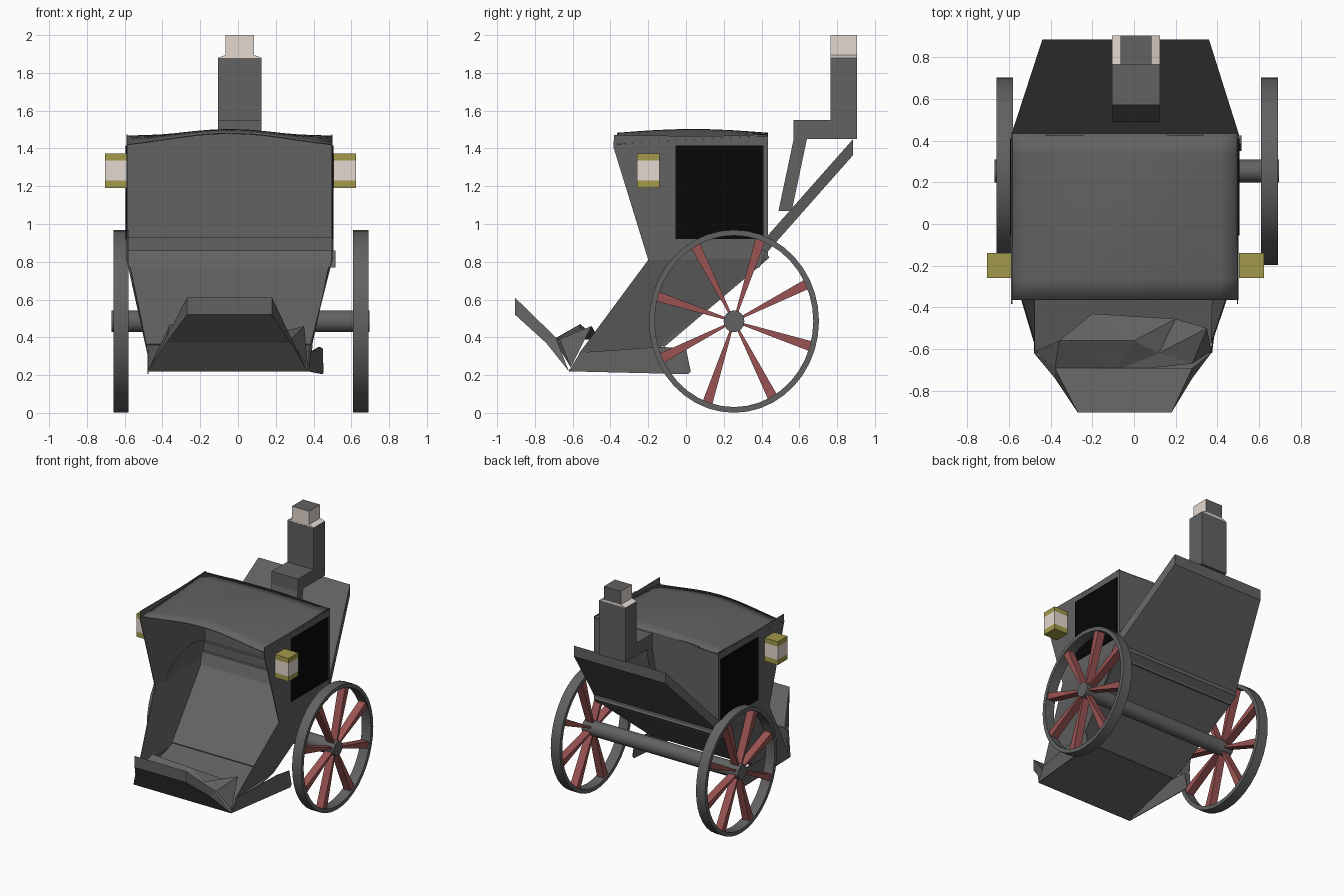
import bpy, bmesh, math
from mathutils import Vector

if "Cube" in bpy.data.objects:
    bpy.data.objects.remove(bpy.data.objects["Cube"])

def mat(name, c):
    m = bpy.data.materials.new(name)
    m.diffuse_color = (*c, 1)
    m.use_nodes = True
    m.node_tree.nodes["Principled BSDF"].inputs["Base Color"].default_value = m.diffuse_color
    return m

GREY = mat("dark grey", (0.122, 0.122, 0.122))
BLACK = mat("window black", (0.002, 0.002, 0.002))
RED = mat("spoke red", (0.33, 0.087, 0.087))
CREAM = mat("cream", (0.77, 0.69, 0.63))
BRASS = mat("brass", (0.37, 0.32, 0.07))
CX = -0.045  # middle of the cabin

def finish(name, bm, *mats):
    bmesh.ops.recalc_face_normals(bm, faces=bm.faces)
    me = bpy.data.meshes.new(name)
    bm.to_mesh(me)
    bm.free()
    for m in mats:
        me.materials.append(m)
    ob = bpy.data.objects.new(name, me)
    bpy.context.collection.objects.link(ob)
    return ob

def slab(name, pts, off, m=GREY, bm=None):
    """Polygon extruded along an offset vector."""
    own = bm is None
    bm = bm or bmesh.new()
    off = Vector(off)
    a = [bm.verts.new(p) for p in pts]
    b = [bm.verts.new(Vector(p) + off) for p in pts]
    bm.faces.new(a)
    bm.faces.new(b[::-1])
    n = len(a)
    for i in range(n):
        j = (i + 1) % n
        bm.faces.new((a[i], a[j], b[j], b[i]))
    if own:
        return finish(name, bm, m)

def box(name, x0, x1, y0, y1, z0, z1, m=GREY):
    return slab(name, [(x0, y0, z0), (x1, y0, z0), (x1, y1, z0), (x0, y1, z0)],
                (0, 0, z1 - z0), m)

def side(name, yz, xf, t, m=GREY):
    """Profile in y and z, placed at x = xf(y, z), with thickness t."""
    return slab(name, [(xf(y, z), y, z) for y, z in yz], (t, 0, 0), m)

def sheet(name, co, faces):
    """Folded sheet from a few points."""
    bm = bmesh.new()
    v = [bm.verts.new(c) for c in co]
    for f in faces:
        bm.faces.new([v[k] for k in f])
    return finish(name, bm, GREY)

# Cabin sides, leg panels, lower rails, windows
upper = [(-0.38, 1.47), (-0.385, 1.41), (-0.2, 0.81), (0.43, 0.82), (0.435, 1.475), (0.13, 1.465)]
lower = [(-0.2, 0.81), (-0.57, 0.31), (-0.13, 0.35), (0.43, 0.82)]
rail = [(-0.56, 0.32), (-0.62, 0.22), (0.01, 0.205), (0.025, 0.22), (0.0, 0.34), (-0.13, 0.35)]
door = [(-0.055, 0.92), (0.41, 0.92), (0.41, 1.415), (-0.055, 1.415)]
for s, label in ((-1, "left"), (1, "right")):
    edge = CX + s * 0.545
    low = -0.48 if s < 0 else 0.375
    side("cabin_side_" + label, upper, lambda y, z: edge, -s * 0.006)
    side("leg_panel_" + label, lower,
         lambda y, z: low + (edge - low) * (z - 0.31) / 0.5, -s * 0.006)
    side("rail_" + label, rail,
         lambda y, z: low + (0.12 * (y + 0.62) if s > 0 else 0), -s * 0.006)
    side("window_" + label, door, lambda y, z: edge, s * 0.006, BLACK)

# Back wall, its hatch, seat band and cross beam
slab("back_wall", [(-0.59, 0.425, 0.82), (0.5, 0.425, 0.82), (0.5, 0.425, 1.46),
                   (0.25, 0.425, 1.48), (-0.34, 0.425, 1.48), (-0.59, 0.425, 1.46)],
     (0, 0.01, 0))
box("back_hatch", -0.3, 0.2, 0.419, 0.425, 1.08, 1.3)
box("seat_band", -0.585, 0.495, 0.405, 0.425, 0.84, 0.93)
slab("cross_beam", [(-0.58, 0.385, 0.86), (0.515, 0.385, 0.86),
                    (0.515, 0.35, 0.77), (-0.58, 0.35, 0.77)], (0, 0.04, 0))

# Sloping lower back and the floor below it
slab("lower_back", [(-0.585, 0.43, 0.84), (0.495, 0.43, 0.84),
                    (0.39, -0.13, 0.365), (-0.485, -0.13, 0.365)], (0.0, 0.012, -0.018))
slab("floor", [(-0.48, -0.62, 0.222), (0.37, -0.62, 0.222), (0.395, -0.13, 0.352),
               (-0.48, -0.13, 0.352)], (0, 0, 0.008))

# Rear platform rising behind the cabin
slab("rear_platform", [(-0.59, 0.425, 0.93), (0.505, 0.425, 0.93),
                       (0.36, 0.885, 1.45), (-0.44, 0.885, 1.45)], (0, 0, -0.085))

# Arched roof
bm = bmesh.new()
NX, NY = 12, 8
grid = []
for j in range(NY + 1):
    v = j / NY
    row = []
    for i in range(NX + 1):
        u = 2 * i / NX - 1
        crown = 1.48 + 0.02 * math.sin(math.pi * v)
        rim = 1.42 + 0.045 * v
        bend = 0.5 * (1 - u * u) + 0.25 * (1 + math.cos(math.pi * u))
        row.append(bm.verts.new((CX + 0.545 * u, -0.365 + 0.80 * v,
                                 rim + (crown - rim) * bend)))
    grid.append(row)
for j in range(NY):
    for i in range(NX):
        bm.faces.new((grid[j][i], grid[j][i + 1], grid[j + 1][i + 1], grid[j + 1][i]))
roof = finish("roof", bm, GREY)
for p in roof.data.polygons:
    p.use_smooth = True
mod = roof.modifiers.new("thickness", "SOLIDIFY")
mod.thickness = 0.006
mod.offset = 0

# Front dashboard leaning forward
sheet("dashboard",
      [(-0.48, -0.62, 0.22), (0.37, -0.62, 0.22), (0.28, -0.69, 0.40), (-0.38, -0.69, 0.40),
       (0.18, -0.905, 0.61), (-0.27, -0.905, 0.61), (0.18, -0.905, 0.52),
       (-0.27, -0.905, 0.52), (-0.38, -0.74, 0.37), (0.28, -0.74, 0.37)],
      ((0, 1, 9, 8), (8, 9, 6, 7), (7, 6, 4, 5), (5, 4, 2, 3),
       (0, 8, 3), (8, 7, 5, 3), (1, 2, 9), (9, 2, 4, 6)))

# Crumpled rug lying behind the dashboard
sheet("folded_rug",
      [(-0.38, -0.70, 0.39), (-0.10, -0.71, 0.38), (0.12, -0.62, 0.40), (0.35, -0.50, 0.46),
       (0.20, -0.455, 0.38), (-0.20, -0.43, 0.36), (-0.36, -0.56, 0.47), (0.0, -0.56, 0.45),
       (0.28, -0.67, 0.39), (0.37, -0.61, 0.24), (-0.47, -0.61, 0.24)],
      ((0, 1, 6), (6, 1, 7), (1, 2, 7), (7, 2, 4), (7, 4, 5), (6, 7, 5),
       (2, 3, 4), (2, 8, 3), (8, 9, 3), (0, 6, 10), (1, 8, 2)))

# Rear perch: legs, seat and backrest in one stepped profile, with a cream cap
perch = [(0.49, 1.07), (0.56, 1.07), (0.64, 1.45), (0.905, 1.45), (0.905, 1.88),
         (0.765, 1.88), (0.765, 1.55), (0.57, 1.55), (0.57, 1.45)]
side("perch", perch, lambda y, z: -0.105, 0.23)
slab("perch_collar", [(-0.105, 0.766, 1.88), (0.125, 0.766, 1.88), (0.085, 0.766, 1.895),
                      (-0.065, 0.766, 1.895)], (0, 0.139, 0), CREAM)
cap = box("perch_cap", -0.065, 0.085, 0.766, 0.905, 1.895, 2.0, CREAM)
cap.data.materials.append(GREY)
for p in cap.data.polygons:
    if p.center.z > 1.99 or p.center.y > 0.9:
        p.material_index = 1

# Lamps
for x0, x1, label in ((-0.705, -0.59, "left"), (0.505, 0.625, "right")):
    for z0, z1, m, part in ((1.19, 1.23, BRASS, "base"), (1.23, 1.335, CREAM, "glass"),
                            (1.335, 1.373, BRASS, "top")):
        box(f"lamp_{part}_{label}", x0, x1, -0.26, -0.14, z0, z1, m)

# Axle
WY, WZ, RY, RZ = 0.254, 0.485, 0.45, 0.484
def ring(bm, x, ry, rz, n):
    return [bm.verts.new((x, WY + ry * math.cos(2 * math.pi * k / n),
                          WZ + rz * math.sin(2 * math.pi * k / n))) for k in range(n)]

bm = bmesh.new()
a, b = ring(bm, -0.67, 0.055, 0.058, 16), ring(bm, 0.697, 0.055, 0.058, 16)
bm.faces.new(a)
bm.faces.new(b)
for k in range(16):
    bm.faces.new((a[k], a[k - 1], b[k - 1], b[k]))
axle = finish("axle", bm, GREY)

# Wheels: rim with eight flared spokes
rims = []
for x0, x1, label in ((-0.66, -0.58, "left"), (0.61, 0.69, "right")):
    bm = bmesh.new()
    n = 40
    t = 0.03
    loops = [ring(bm, x0, RY, RZ, n), ring(bm, x1, RY, RZ, n),
             ring(bm, x1, RY - t, RZ - t, n), ring(bm, x0, RY - t, RZ - t, n)]
    for i in range(4):
        p, q = loops[i], loops[(i + 1) % 4]
        for k in range(n):
            bm.faces.new((p[k], p[k - 1], q[k - 1], q[k]))
    rims.append(finish("wheel_rim_" + label, bm, GREY))
    bm = bmesh.new()
    for k in range(8):
        ang = math.radians(72 + 45 * k)
        d = Vector((0, math.cos(ang), math.sin(ang)))
        w = Vector((0, -d.z, d.y))
        r = 1 / math.hypot(d.y / (RY - 0.02), d.z / (RZ - 0.02))
        c = Vector((x0 + 0.01, WY, WZ))
        slab("", [c + d * 0.04 - w * 0.006, c + d * r - w * 0.027,
                  c + d * r + w * 0.027, c + d * 0.04 + w * 0.006], (0.06, 0, 0), bm=bm)
    finish("wheel_spokes_" + label, bm, RED)

# Smooth shading on the round parts
bpy.ops.object.select_all(action='DESELECT')
for ob in rims + [axle]:
    ob.select_set(True)
bpy.context.view_layer.objects.active = axle
bpy.ops.object.shade_smooth_by_angle(angle=math.radians(30))
